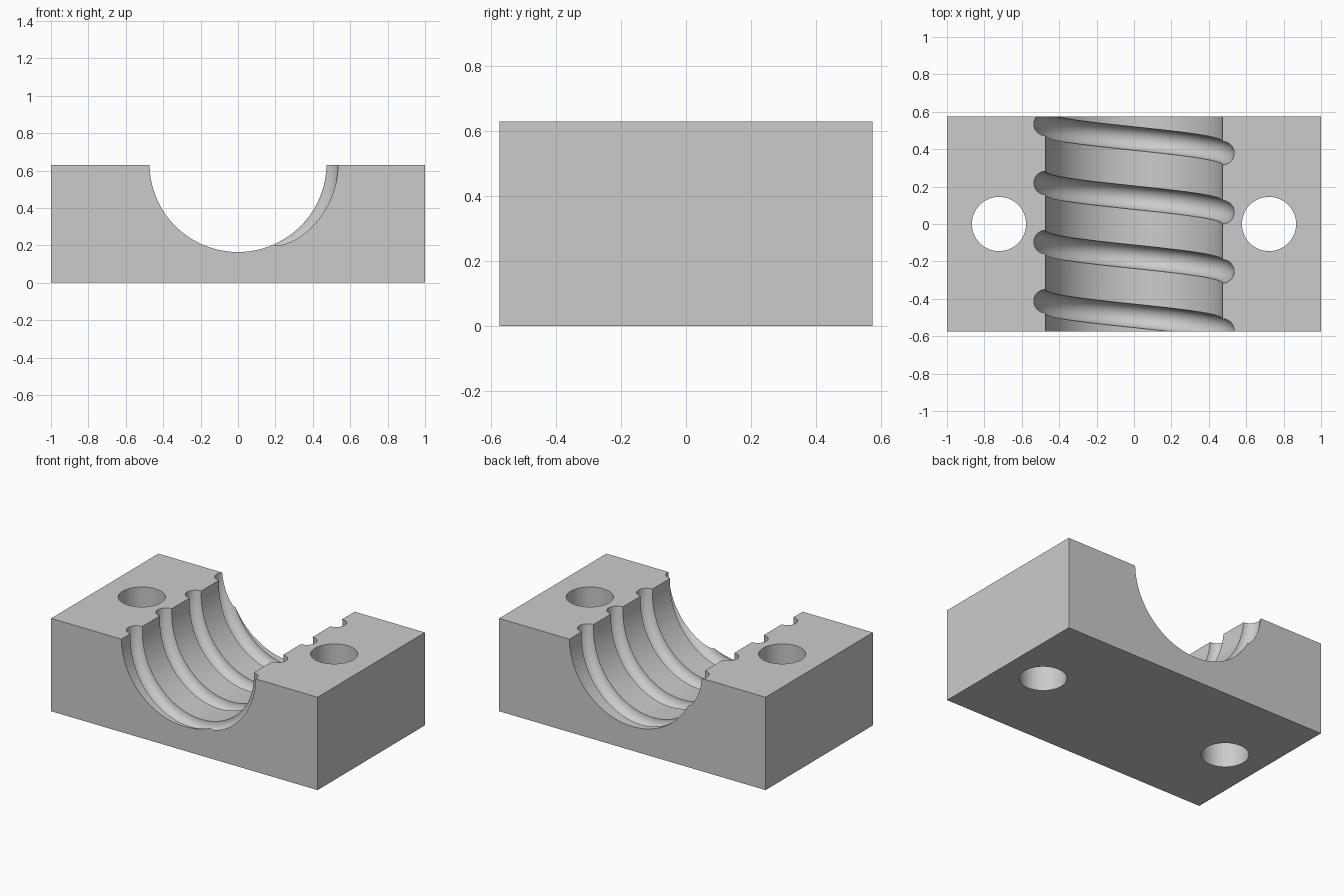
import bpy, bmesh, math
from mathutils import Matrix, Vector

if "Cube" in bpy.data.objects:
    bpy.data.objects.remove(bpy.data.objects["Cube"])

W, D, H = 2.0, 1.15, 0.63          # block size
AXIS_Z, BORE_R = 0.637, 0.473      # bore axis height and radius
GROOVE_R, PITCH = 0.063, 0.316     # spiral groove section and pitch

grey = bpy.data.materials.new("grey")
grey.diffuse_color = (0.6, 0.6, 0.6, 1)
grey.use_nodes = True
grey.node_tree.nodes["Principled BSDF"].inputs["Base Color"].default_value = grey.diffuse_color


def make_object(name, bm):
    bmesh.ops.recalc_face_normals(bm, faces=bm.faces)
    mesh = bpy.data.meshes.new(name)
    bm.to_mesh(mesh)
    bm.free()
    mesh.materials.append(grey)
    obj = bpy.data.objects.new(name, mesh)
    bpy.context.collection.objects.link(obj)
    return obj


def cylinder(name, radius, depth, matrix, sides):
    bm = bmesh.new()
    bmesh.ops.create_cone(bm, cap_ends=True, segments=sides, radius1=radius,
                          radius2=radius, depth=depth, matrix=matrix)
    return make_object(name, bm)


def spiral(name, start_turn, turns, steps=72, sides=32):
    """Round section swept along a helix around the bore axis."""
    bm = bmesh.new()
    rings = []
    for i in range(int(turns * steps) + 1):
        t = start_turn + i / steps
        a = math.pi + 2 * math.pi * t
        out = Vector((math.cos(a), 0, math.sin(a)))
        centre = Vector((0, 0.22 - PITCH * t, AXIS_Z)) + out * BORE_R
        ring = []
        for k in range(sides):
            b = 2 * math.pi * k / sides
            offset = out * math.cos(b) + Vector((0, math.sin(b), 0))
            ring.append(bm.verts.new(centre + offset * GROOVE_R))
        rings.append(ring)
    for r, s in zip(rings, rings[1:]):
        for k in range(sides):
            n = (k + 1) % sides
            bm.faces.new((r[k], r[n], s[n], s[k]))
    bm.faces.new(rings[0])
    bm.faces.new(rings[-1])
    return make_object(name, bm)


# Solid block
bm = bmesh.new()
bmesh.ops.create_cube(bm, size=1, matrix=Matrix.Translation((0, 0, H / 2))
                      @ Matrix.Diagonal((W, D, H, 1)))
block = make_object("clamp_block", bm)

# Half-round bore, spiral groove and two bolt holes
cutters = [
    cylinder("bore_cutter", BORE_R, 2, Matrix.Translation((0, 0, AXIS_Z))
             @ Matrix.Rotation(math.pi / 2, 4, 'X'), 128),
    spiral("groove_cutter", -1.75, 5),
]
for side in (-1, 1):
    cutters.append(cylinder("bolt_hole_cutter", 0.145, 2,
                            Matrix.Translation((side * 0.722, 0, 0.3)), 64))

bpy.context.view_layer.objects.active = block
block.select_set(True)
for cutter in cutters:
    mod = block.modifiers.new("cut", 'BOOLEAN')
    mod.operation = 'DIFFERENCE'
    mod.solver = 'EXACT'
    mod.object = cutter
    bpy.ops.object.modifier_apply(modifier=mod.name)
for cutter in cutters:
    bpy.data.objects.remove(cutter)

bpy.ops.object.shade_smooth_by_angle(angle=math.radians(25))
